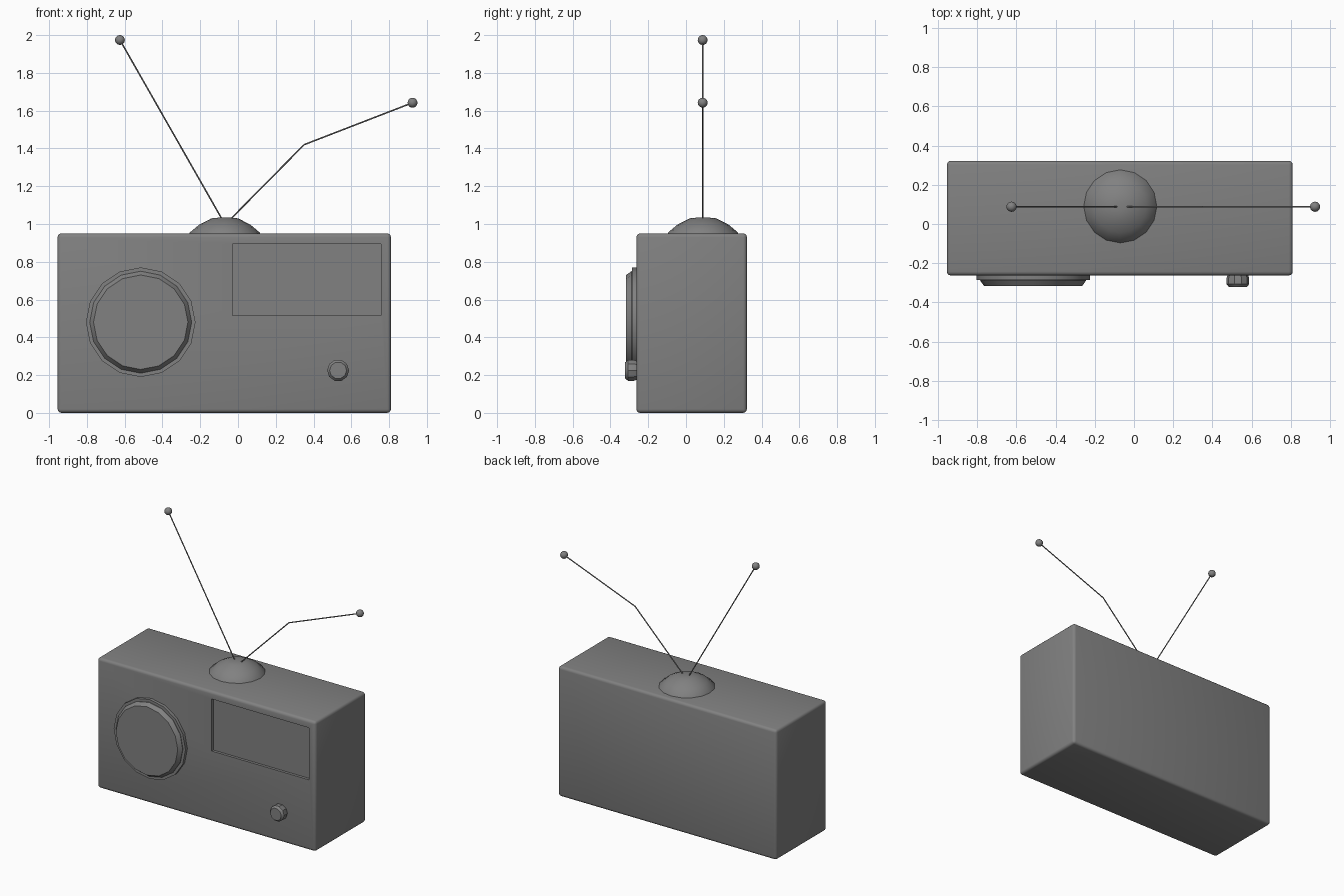
import bpy, bmesh, math
from mathutils import Matrix, Vector

if "Cube" in bpy.data.objects:
    bpy.data.objects.remove(bpy.data.objects["Cube"], do_unlink=True)

grey = bpy.data.materials.new("plain grey")
grey.use_nodes = True
GREY = (0.22, 0.22, 0.22, 1)
grey.diffuse_color = GREY
grey.node_tree.nodes["Principled BSDF"].inputs["Base Color"].default_value = GREY


def finish(name, bm, angle=40):
    """Turn a bmesh into a shaded object."""
    bmesh.ops.recalc_face_normals(bm, faces=bm.faces)
    mesh = bpy.data.meshes.new(name)
    bm.to_mesh(mesh)
    bm.free()
    mesh.materials.append(grey)
    obj = bpy.data.objects.new(name, mesh)
    bpy.context.collection.objects.link(obj)
    bpy.ops.object.select_all(action='DESELECT')
    obj.select_set(True)
    bpy.context.view_layer.objects.active = obj
    bpy.ops.object.shade_smooth_by_angle(angle=math.radians(angle))
    return obj


def turned(name, profile, sides, place, angle=30):
    """Stack rings of (radius, height) along z, then cap both ends."""
    bm = bmesh.new()
    rings = []
    for r, h in profile:
        turns = [math.tau * i / sides for i in range(sides)]
        rings.append([bm.verts.new((r * math.cos(a), r * math.sin(a), h)) for a in turns])
    for low, high in zip(rings, rings[1:]):
        for i in range(sides):
            j = (i + 1) % sides
            bm.faces.new((low[i], low[j], high[j], high[i]))
    bm.faces.new(rings[0])
    bm.faces.new(rings[-1])
    bm.transform(place)
    return finish(name, bm, angle)


# Rounded cabinet with a recessed dial window
bm = bmesh.new()
size = Matrix.Diagonal((1.765, 0.585, 0.95, 1))
bmesh.ops.create_cube(bm, size=1, matrix=Matrix.Translation((-0.0725, 0.03, 0.475)) @ size)
bmesh.ops.bevel(bm, geom=bm.edges[:], offset=0.02, segments=3, profile=0.5, affect='EDGES')
front = min(bm.faces, key=lambda f: (round(f.calc_center_median().y, 4), -f.calc_area()))
bmesh.ops.inset_individual(bm, faces=[front], thickness=0.05)
middle = front.calc_center_median()
for v in front.verts:
    v.co.x = 0.757 if v.co.x > middle.x else -0.03
    v.co.z = 0.895 if v.co.z > middle.z else 0.515
window = bmesh.ops.extrude_discrete_faces(bm, faces=[front])["faces"][0]
bmesh.ops.translate(bm, verts=window.verts[:], vec=(0, 0.02, 0))
finish("cabinet", bm)

# Speaker and tuning knob point out of the front
forward = Matrix.Rotation(math.pi / 2, 4, 'X')
turned("speaker_rim", [(0.29, -0.01), (0.29, 0.023)], 16,
       Matrix.Translation((-0.515, -0.262, 0.48)) @ forward)
turned("speaker_cover", [(0.27, 0), (0.27, 0.027), (0.25, 0.055)], 16,
       Matrix.Translation((-0.515, -0.262, 0.48)) @ forward)
turned("tuning_knob", [(0.05, -0.01), (0.058, 0.015), (0.058, 0.045), (0.045, 0.06)], 10,
       Matrix.Translation((0.53, -0.262, 0.225)) @ forward)

# Low aerial mount on top
turned("aerial_mount", [(0.19, -0.01), (0.185, 0.005), (0.135, 0.047), (0.07, 0.08), (0.02, 0.085)],
       16, Matrix.Translation((-0.07, 0.09, 0.95)), 60)

# Thin aerials, each with a ball at its tip
AERIALS = {
    "right": [(-0.07, 1.0), (-0.625, 1.974)],
    "left": [(-0.065, 1.0), (0.35, 1.42), (0.924, 1.642)],
}
for side, path in AERIALS.items():
    points = [Vector((x, 0.088, z)) for x, z in path]
    bm = bmesh.new()
    for a, b in zip(points, points[1:]):
        turn = (b - a).to_track_quat('Z', 'Y').to_matrix().to_4x4()
        bmesh.ops.create_cone(bm, cap_ends=True, segments=8, radius1=0.004, radius2=0.004,
                              depth=(b - a).length, matrix=Matrix.Translation((a + b) / 2) @ turn)
    finish(side + "_aerial", bm)
    bm = bmesh.new()
    bmesh.ops.create_uvsphere(bm, u_segments=16, v_segments=10, radius=0.026,
                              matrix=Matrix.Translation(points[-1]))
    finish(side + "_aerial_ball", bm)
